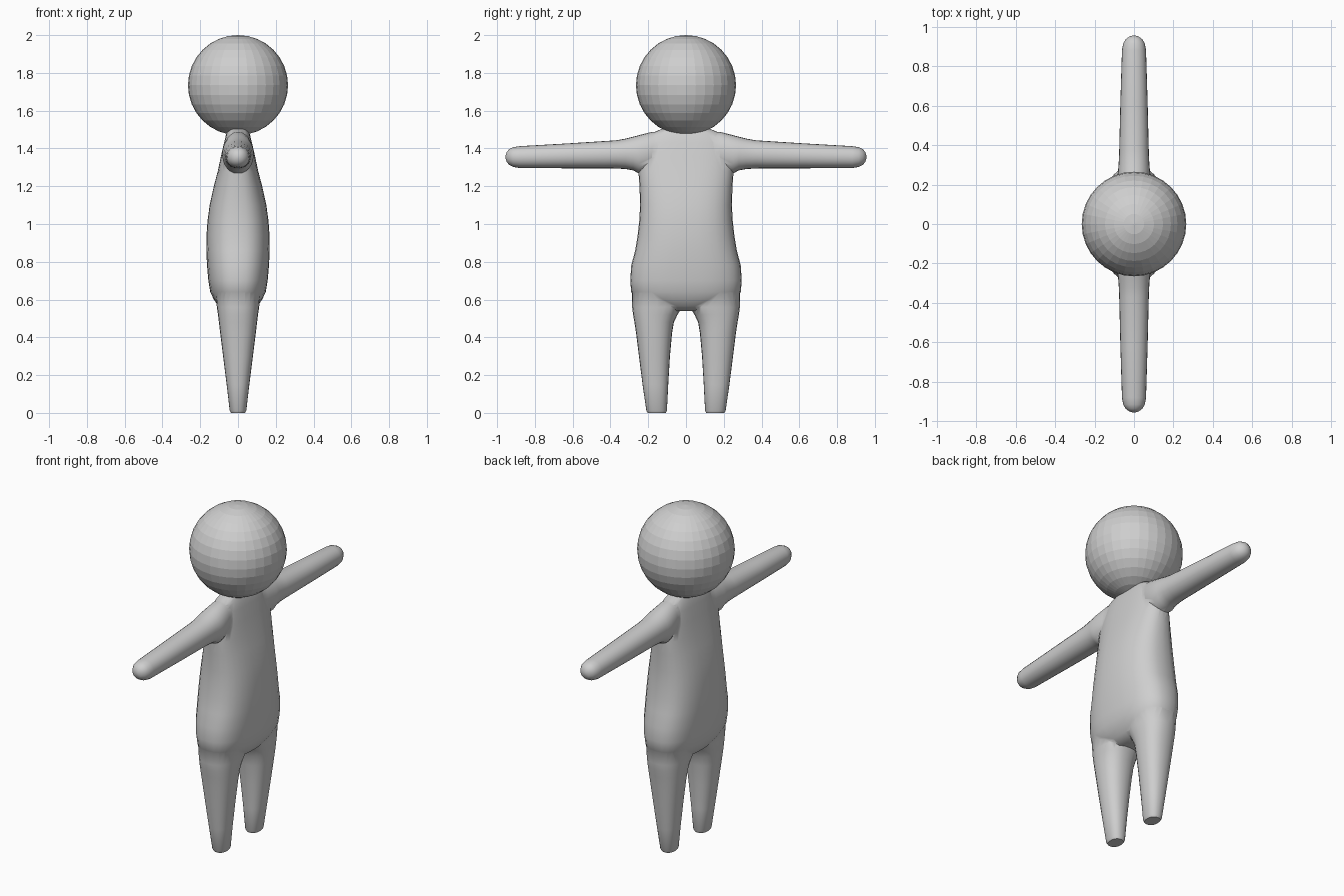
import bpy, bmesh, math
from mathutils import Vector

if "Cube" in bpy.data.objects:
    bpy.data.objects.remove(bpy.data.objects["Cube"])

grey = bpy.data.materials.new("light grey")
grey.diffuse_color = (0.62, 0.62, 0.62, 1)
grey.use_nodes = True
grey.node_tree.nodes["Principled BSDF"].inputs["Base Color"].default_value = grey.diffuse_color


def loft(name, rings, place, sides=28, power=2.0):
    """Closed skin over rings of (position, offset, half width, half depth)."""
    bm = bmesh.new()
    rows = []
    for pos, off, a, b in rings:
        row = []
        for i in range(sides):
            t = math.tau * i / sides
            c, s = math.cos(t), math.sin(t)
            u = a * math.copysign(abs(c) ** (2 / power), c)
            v = b * math.copysign(abs(s) ** (2 / power), s)
            row.append(bm.verts.new(place(pos, off, u, v)))
        rows.append(row)
    for r0, r1 in zip(rows, rows[1:]):
        for i in range(sides):
            j = (i + 1) % sides
            bm.faces.new((r0[i], r0[j], r1[j], r1[i]))
    bm.faces.new(rows[0][::-1])
    bm.faces.new(rows[-1])
    bmesh.ops.recalc_face_normals(bm, faces=bm.faces)
    mesh = bpy.data.meshes.new(name)
    bm.to_mesh(mesh)
    bm.free()
    mesh.materials.append(grey)
    obj = bpy.data.objects.new(name, mesh)
    bpy.context.collection.objects.link(obj)
    return obj


# Torso: height, offset, half thickness (x), half width (y)
torso = [
    (0.54, 0, 0.07, 0.09), (0.565, 0, 0.105, 0.18), (0.60, 0, 0.128, 0.262),
    (0.64, 0, 0.147, 0.29), (0.70, 0, 0.157, 0.295), (0.78, 0, 0.164, 0.29),
    (0.86, 0, 0.168, 0.269), (0.94, 0, 0.167, 0.256), (1.02, 0, 0.161, 0.247),
    (1.10, 0, 0.15, 0.243), (1.20, 0, 0.128, 0.246), (1.28, 0, 0.107, 0.252),
    (1.36, 0, 0.09, 0.25), (1.43, 0, 0.074, 0.23), (1.475, 0, 0.063, 0.19),
    (1.503, 0, 0.05, 0.13),
]
body = loft("body", torso, lambda z, o, u, v: Vector((u, v, z)), 32, 2.5)

# Legs: height, outer y, inner y, half thickness
leg = [
    (0.0, 0.203, 0.107, 0.037), (0.012, 0.21, 0.101, 0.044),
    (0.15, 0.23, 0.094, 0.06), (0.30, 0.249, 0.085, 0.079),
    (0.42, 0.264, 0.074, 0.094), (0.48, 0.273, 0.064, 0.101),
    (0.52, 0.28, 0.045, 0.106), (0.56, 0.285, 0.02, 0.112),
    (0.66, 0.288, 0.01, 0.12),
]
# Arms: y, top z, bottom z, half thickness
arm = [
    (0.10, 1.49, 1.31, 0.06), (0.18, 1.488, 1.275, 0.075),
    (0.25, 1.47, 1.268, 0.083), (0.28, 1.462, 1.284, 0.08),
    (0.32, 1.452, 1.291, 0.077), (0.37, 1.443, 1.294, 0.075),
    (0.62, 1.427, 1.295, 0.069), (0.88, 1.412, 1.296, 0.061),
    (0.915, 1.407, 1.302, 0.055), (0.937, 1.396, 1.314, 0.042),
    (0.95, 1.38, 1.33, 0.024), (0.955, 1.362, 1.348, 0.007),
]
limbs = []
for side, tag in ((1, "left"), (-1, "right")):
    rings = [(z, (o + i) / 2, h, (o - i) / 2) for z, o, i, h in leg]
    limbs.append(loft(tag + "_leg", rings,
                      lambda z, o, u, v: Vector((u, side * (o + v), z)), 24, 2.3))
    rings = [(y, (t + b) / 2, h, (t - b) / 2) for y, t, b, h in arm]
    limbs.append(loft(tag + "_arm", rings,
                      lambda y, o, u, v: Vector((u, side * y, o + v)), 24, 2.1))

# Join the limbs to the torso as one skin
bpy.context.view_layer.objects.active = body
for limb in limbs:
    mod = body.modifiers.new("join", 'BOOLEAN')
    mod.operation = 'UNION'
    mod.solver = 'EXACT'
    mod.object = limb
    bpy.ops.object.modifier_apply(modifier=mod.name)
    bpy.data.objects.remove(limb)
bpy.ops.object.select_all(action='DESELECT')
body.select_set(True)
bpy.ops.object.shade_smooth_by_angle(angle=math.radians(50))

# Faceted round head
bpy.ops.mesh.primitive_uv_sphere_add(segments=32, ring_count=16, radius=0.265,
                                     location=(0, 0, 1.735))
head = bpy.context.object
head.name = "head"
head.data.materials.append(grey)
